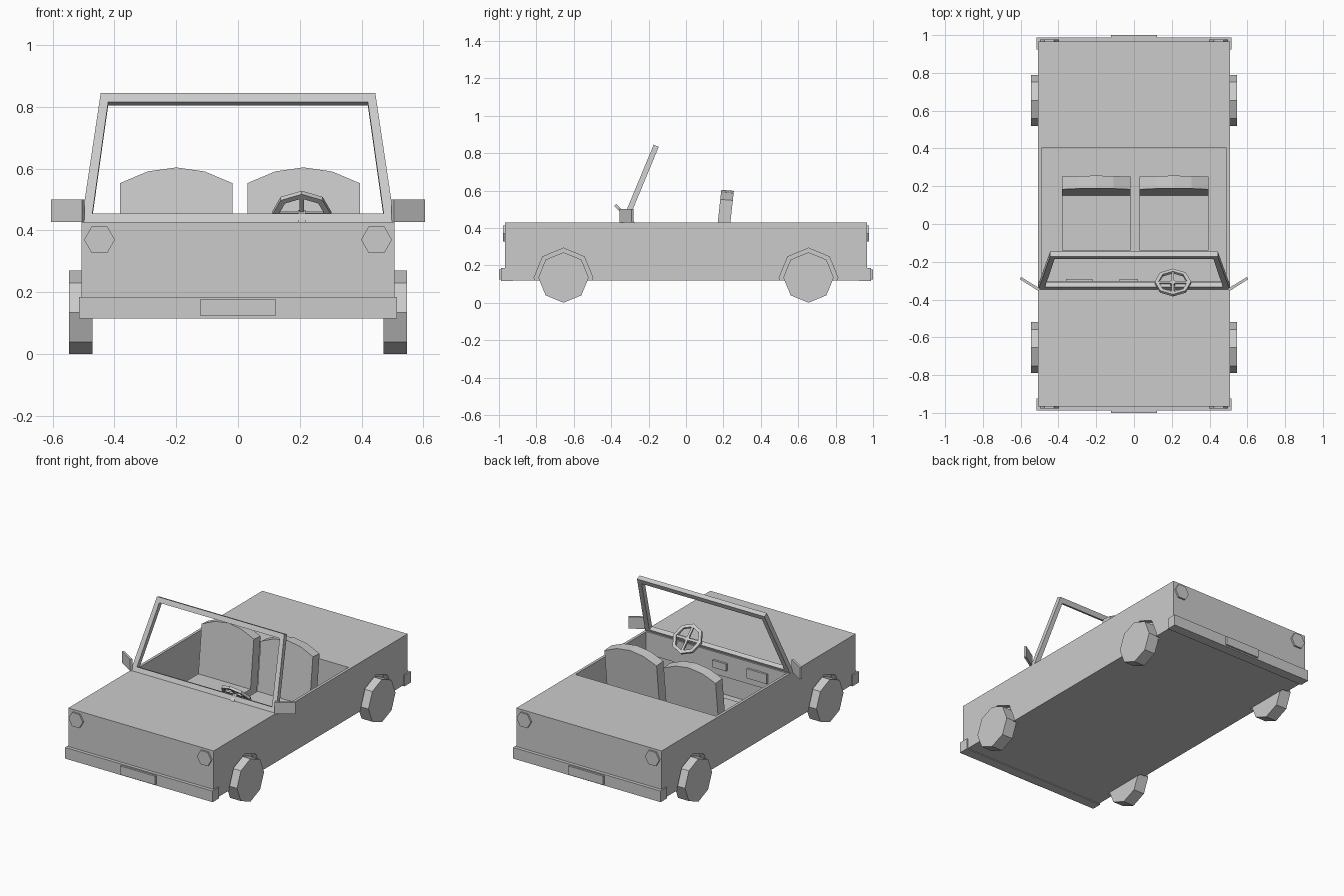
import bpy, bmesh, math
from mathutils import Vector, Matrix

if "Cube" in bpy.data.objects:
    bpy.data.objects.remove(bpy.data.objects["Cube"])

GREY = bpy.data.materials.new("light grey")
GREY.diffuse_color = (0.6, 0.6, 0.6, 1)
GREY.use_nodes = True
GREY.node_tree.nodes["Principled BSDF"].inputs["Base Color"].default_value = GREY.diffuse_color


def solid(bm, pts, vec):
    """Extrude a flat polygon along a vector."""
    a = [bm.verts.new(p) for p in pts]
    b = [bm.verts.new(Vector(p) + Vector(vec)) for p in pts]
    n = len(a)
    bm.faces.new(a)
    bm.faces.new(b[::-1])
    for i in range(n):
        j = (i + 1) % n
        bm.faces.new((a[j], a[i], b[i], b[j]))


def box(bm, x0, x1, y0, y1, z0, z1):
    solid(bm, [(x0, y0, z0), (x1, y0, z0), (x1, y1, z0), (x0, y1, z0)], (0, 0, z1 - z0))


def ring(bm, outer, inner, vec):
    """Closed frame between two outlines, extruded along a vector."""
    v = Vector(vec)
    loops = [outer, inner, [Vector(p) + v for p in inner], [Vector(p) + v for p in outer]]
    loops = [[bm.verts.new(p) for p in l] for l in loops]
    n = len(outer)
    for k in range(4):
        a, b = loops[k], loops[(k + 1) % 4]
        for i in range(n):
            j = (i + 1) % n
            bm.faces.new((a[i], a[j], b[j], b[i]))


def finish(name, bm):
    bmesh.ops.recalc_face_normals(bm, faces=bm.faces)
    me = bpy.data.meshes.new(name)
    bm.to_mesh(me)
    bm.free()
    me.materials.append(GREY)
    ob = bpy.data.objects.new(name, me)
    bpy.context.collection.objects.link(ob)
    return ob


def circle(n, r):
    return [(r * math.cos(math.tau * i / n), r * math.sin(math.tau * i / n)) for i in range(n)]


AXLE_Y, AXLE_Z = 0.655, 0.135
CORNERS = [(sx, sy) for sx in (-1, 1) for sy in (-1, 1)]
SIDES = ((-1, "left"), (1, "right"))

# body with open cockpit and shallow wheel arches
bm = bmesh.new()
box(bm, -0.507, 0.507, -0.967, 0.967, 0.12, 0.428)
body = finish("body", bm)

bm = bmesh.new()
box(bm, -0.49, 0.49, -0.338, 0.402, 0.16, 0.6)
for sx, sy in CORNERS:
    solid(bm, [(sx * 0.473, sy * AXLE_Y + a, AXLE_Z + b) for a, b in circle(8, 0.157)],
          (sx * 0.15, 0, 0))
cutter = finish("body_cutter", bm)
cutter.hide_render = True
cutter.display_type = 'WIRE'
mod = body.modifiers.new("openings", 'BOOLEAN')
mod.operation = 'DIFFERENCE'
mod.solver = 'EXACT'
mod.object = cutter

# wheels
for sx, sy in CORNERS:
    bm = bmesh.new()
    solid(bm, [(sx * 0.47, sy * AXLE_Y + a, AXLE_Z + b) for a, b in circle(8, 0.135)],
          (sx * 0.076, 0, 0))
    finish(("front" if sy < 0 else "rear") + ("_left" if sx < 0 else "_right") + "_wheel", bm)

# bumpers, number plates and lamps at both ends
for s, end in ((-1, "front"), (1, "rear")):
    bm = bmesh.new()
    box(bm, -0.515, 0.515, *sorted((s * 0.925, s * 0.988)), 0.115, 0.185)
    finish(end + "_bumper", bm)
    bm = bmesh.new()
    box(bm, -0.122, 0.122, *sorted((s * 0.98, s * 1.0)), 0.123, 0.178)
    finish(end + "_plate", bm)
    for sx, side in SIDES:
        bm = bmesh.new()
        solid(bm, [(sx * 0.448 + a, s * 0.96, 0.37 + b) for a, b in circle(6, 0.05)],
              (0, s * 0.018, 0))
        finish(f"{end}_{side}_lamp", bm)

# windscreen frame, raked back
def rake(x, z):
    return (x, -0.345 + 0.415 * (z - 0.43), z)

bm = bmesh.new()
ring(bm, [rake(-0.507, 0.425), rake(0.507, 0.425), rake(0.444, 0.845), rake(-0.444, 0.845)],
     [rake(-0.471, 0.455), rake(0.471, 0.455), rake(0.42, 0.816), rake(-0.42, 0.816)],
     (0, 0.027, -0.0115))
finish("windscreen_frame", bm)

# wing mirrors
for sx, side in SIDES:
    bm = bmesh.new()
    solid(bm, [(sx * 0.497, -0.343, 0.428), (sx * 0.505, -0.355, 0.428),
               (sx * 0.605, -0.292, 0.428), (sx * 0.598, -0.28, 0.428)], (0, 0, 0.073))
    finish(side + "_mirror", bm)

# dashboard with two raised panels
bm = bmesh.new()
box(bm, -0.492, 0.492, -0.342, -0.303, 0.29, 0.43)
finish("dashboard", bm)
for name, x0, x1, z0, z1 in (("glove_box", -0.36, -0.22, 0.33, 0.39),
                             ("radio_panel", -0.077, 0.02, 0.335, 0.38)):
    bm = bmesh.new()
    box(bm, x0, x1, -0.31, -0.29, z0, z1)
    finish(name, bm)

# seats: cushion plus leaning backrest with an arched top
for cx, side in ((-0.2, "left"), (0.212, "right")):
    bm = bmesh.new()
    box(bm, cx - 0.182, cx + 0.182, -0.14, 0.2, 0.155, 0.25)
    finish(side + "_seat_cushion", bm)
    outline = [(-0.182, 0.158), (0.182, 0.158), (0.182, 0.553), (0.092, 0.591),
               (0, 0.604), (-0.092, 0.591), (-0.182, 0.553)]
    bm = bmesh.new()
    solid(bm, [(cx + x, 0.15 + 0.11 * (z - 0.25), z) for x, z in outline], (0, 0.067, -0.006))
    finish(side + "_seat_back", bm)

# steering wheel: eight-sided rim, crossed spokes and column
bm = bmesh.new()
ring(bm, [(x, y, -0.008) for x, y in circle(8, 0.096)],
     [(x, y, -0.008) for x, y in circle(8, 0.076)], (0, 0, 0.016))
box(bm, -0.082, 0.082, -0.007, 0.007, -0.005, 0.005)
box(bm, -0.007, 0.007, -0.082, 0.082, -0.005, 0.005)
box(bm, -0.012, 0.012, -0.012, 0.012, -0.1, 0.004)
bm.transform(Matrix.Translation((0.206, -0.31, 0.455)) @ Matrix.Rotation(math.radians(-45), 4, 'X')
             @ Matrix.Scale(-1, 4, (0, 1, 0)))
finish("steering_wheel", bm)
